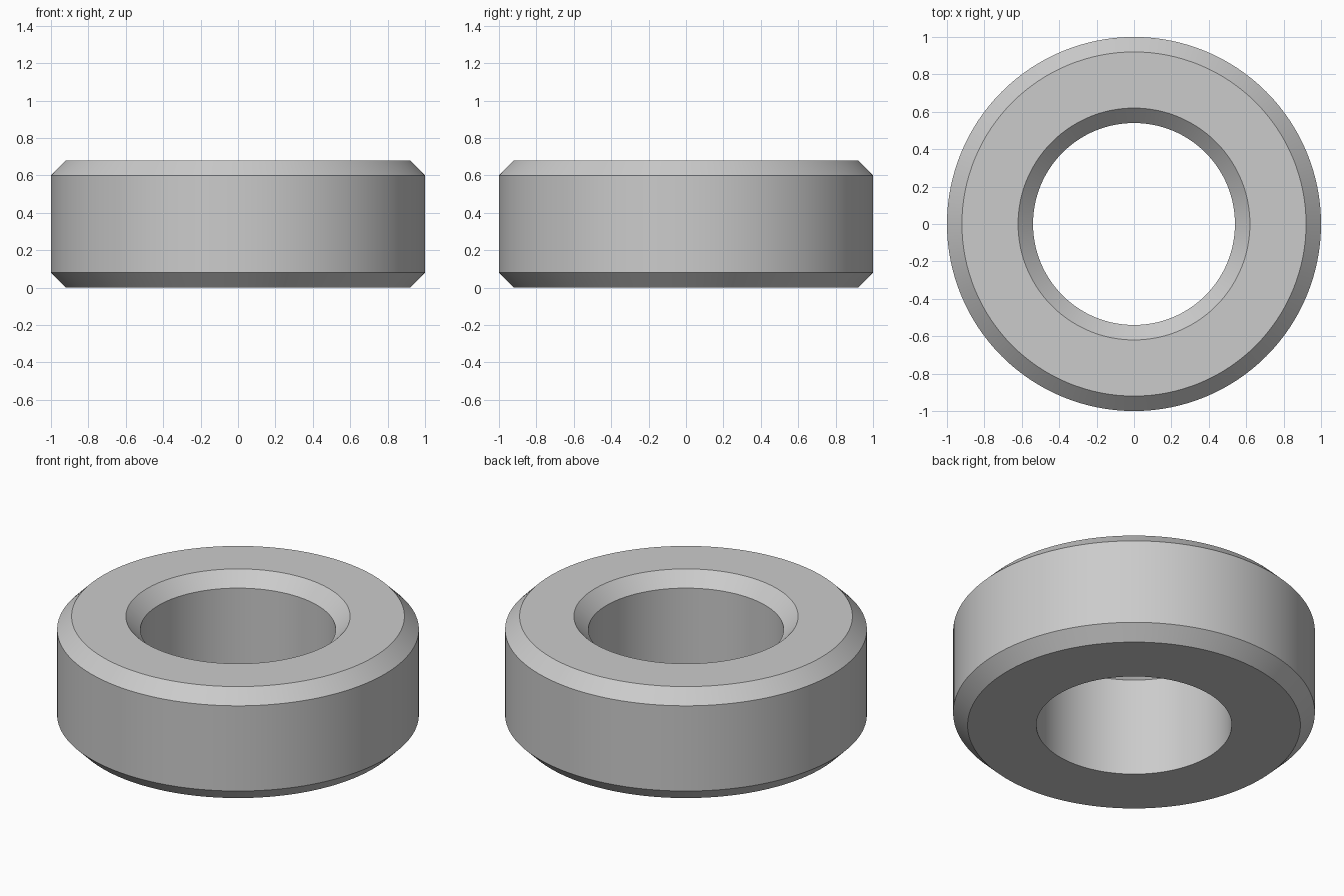
import bpy, bmesh, math

cube = bpy.data.objects.get("Cube")
if cube:
    bpy.data.objects.remove(cube, do_unlink=True)

SEGMENTS = 128
OUTER, BORE, HEIGHT, CHAMFER = 1.0, 0.54, 0.68, 0.08

# Cross-section (radius, height): plain bottom bore edge, chamfers elsewhere
profile = [
    (BORE, 0),
    (OUTER - CHAMFER, 0),
    (OUTER, CHAMFER),
    (OUTER, HEIGHT - CHAMFER),
    (OUTER - CHAMFER, HEIGHT),
    (BORE + CHAMFER, HEIGHT),
    (BORE, HEIGHT - CHAMFER),
]

# Revolve the closed section about the z axis
bm = bmesh.new()
verts = [bm.verts.new((r, 0, z)) for r, z in profile]
edges = [bm.edges.new((v, verts[(i + 1) % len(verts)])) for i, v in enumerate(verts)]
bmesh.ops.spin(bm, geom=verts + edges, cent=(0, 0, 0), axis=(0, 0, 1),
               angle=math.tau, steps=SEGMENTS, use_merge=True)
bmesh.ops.remove_doubles(bm, verts=bm.verts[:], dist=0.0001)
bmesh.ops.recalc_face_normals(bm, faces=bm.faces[:])
mesh = bpy.data.meshes.new("spacer_ring")
bm.to_mesh(mesh)
bm.free()

# Plain grey finish
grey = bpy.data.materials.new("light_grey")
grey.use_nodes = True
color = (0.6, 0.6, 0.6, 1)
grey.diffuse_color = color
grey.node_tree.nodes["Principled BSDF"].inputs["Base Color"].default_value = color
mesh.materials.append(grey)

# Smooth round walls with crisp chamfer edges
ring = bpy.data.objects.new("spacer_ring", mesh)
bpy.context.collection.objects.link(ring)
bpy.ops.object.select_all(action='DESELECT')
ring.select_set(True)
bpy.context.view_layer.objects.active = ring
bpy.ops.object.shade_smooth_by_angle(angle=math.radians(30))
